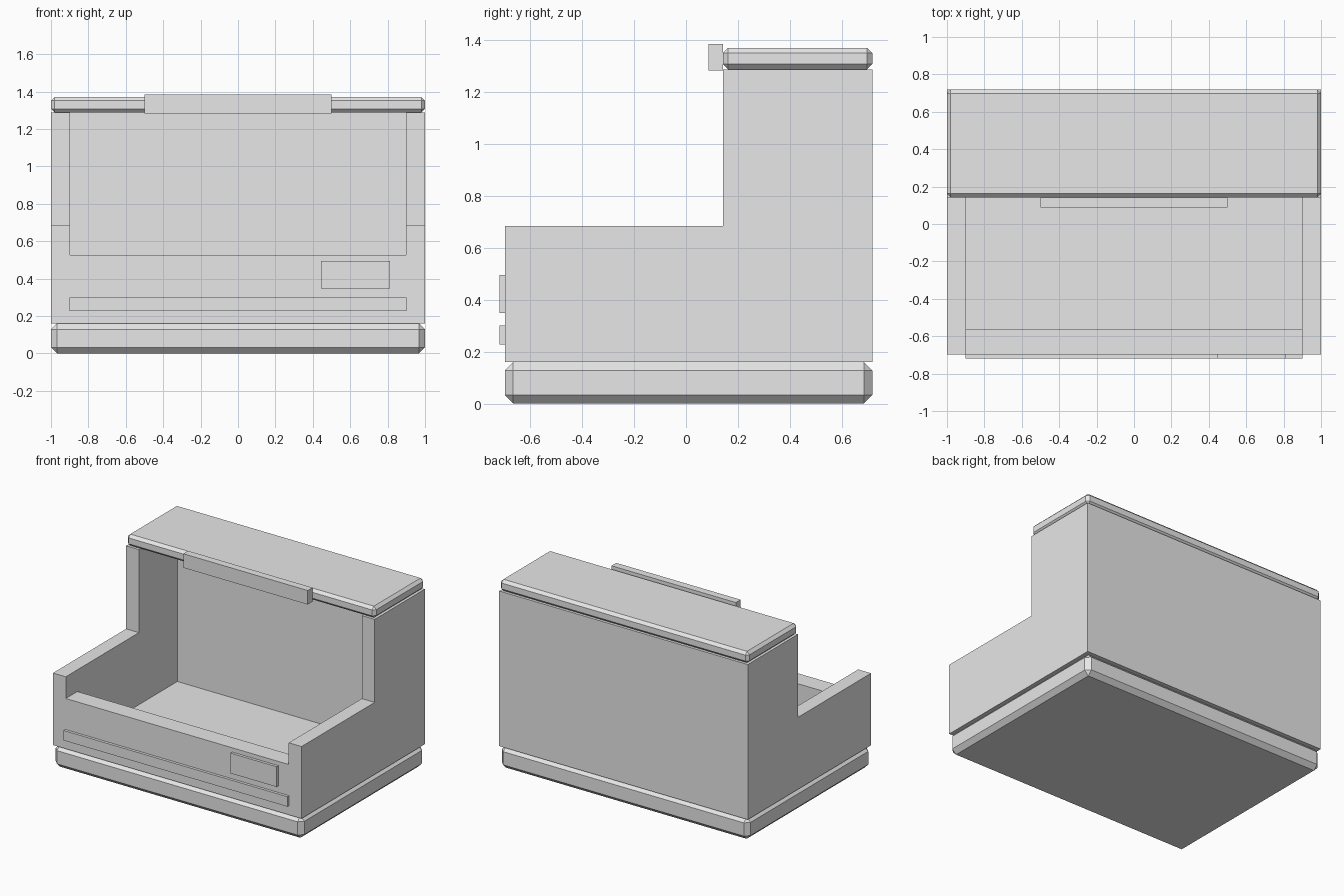
import bpy
import bmesh

if "Cube" in bpy.data.objects:
    bpy.data.objects.remove(bpy.data.objects["Cube"], do_unlink=True)

# One plain grey for the whole model
grey = bpy.data.materials.new("light grey")
grey.use_nodes = True
grey.diffuse_color = (0.8, 0.8, 0.8, 1)
grey.node_tree.nodes["Principled BSDF"].inputs["Base Color"].default_value = (0.8, 0.8, 0.8, 1)

FRONT, BACK, STEP = -0.698, 0.718, 0.142      # depth positions
BASE_TOP, ARM_TOP, BODY_TOP = 0.16, 0.684, 1.288
INNER = 0.897                                 # half width of the cavity


def add_object(name, bm):
    bmesh.ops.recalc_face_normals(bm, faces=bm.faces)
    mesh = bpy.data.meshes.new(name)
    bm.to_mesh(mesh)
    bm.free()
    mesh.materials.append(grey)
    obj = bpy.data.objects.new(name, mesh)
    bpy.context.collection.objects.link(obj)
    return obj


def box(name, x, y, z, chamfer=0):
    """Box from (low, high) ranges, with optional chamfered edges."""
    bm = bmesh.new()
    bmesh.ops.create_cube(bm, size=1)
    for v in bm.verts:
        v.co = [r[0] if c < 0 else r[1] for c, r in zip(v.co, (x, y, z))]
    if chamfer:
        bmesh.ops.bevel(bm, geom=bm.edges[:], offset=chamfer, segments=1, affect='EDGES')
    return add_object(name, bm)


def extrude_side_profile(name, points, half_width):
    bm = bmesh.new()
    face = bm.faces.new([bm.verts.new((-half_width, y, z)) for y, z in points])
    new = bmesh.ops.extrude_face_region(bm, geom=[face])["geom"]
    moved = [g for g in new if isinstance(g, bmesh.types.BMVert)]
    bmesh.ops.translate(bm, verts=moved, vec=(2 * half_width, 0, 0))
    return add_object(name, bm)


def cut(target, cutter):
    mod = target.modifiers.new("cut", 'BOOLEAN')
    mod.operation, mod.solver, mod.object = 'DIFFERENCE', 'EXACT', cutter
    bpy.context.view_layer.objects.active = target
    bpy.ops.object.modifier_apply(modifier=mod.name)
    bpy.data.objects.remove(cutter, do_unlink=True)


# Chamfered plinth
box("base", (-1, 1), (FRONT, BACK), (0, BASE_TOP), 0.032)

# Stepped body, hollowed out, with a lowered front wall
body = extrude_side_profile("body", [
    (FRONT, BASE_TOP), (BACK, BASE_TOP), (BACK, BODY_TOP),
    (STEP, BODY_TOP), (STEP, ARM_TOP), (FRONT, ARM_TOP)], 1)
cut(body, box("cavity_cutter", (-INNER, INNER), (-0.565, 0.584), (0.05, 1.5)))
cut(body, box("front_opening_cutter", (-INNER, INNER), (-0.9, -0.4), (0.526, 1.5)))

# Chamfered top canopy and its sign board
box("canopy", (-1, 1), (STEP, BACK), (BODY_TOP, 1.371), 0.02)
box("sign_board", (-0.5, 0.5), (0.087, STEP), (1.283, 1.385))

# Raised front trim and price plate
box("front_trim", (-0.9, 0.9), (-0.718, FRONT), (0.228, 0.3))
box("front_plate", (0.443, 0.813), (-0.718, FRONT), (0.348, 0.495))
